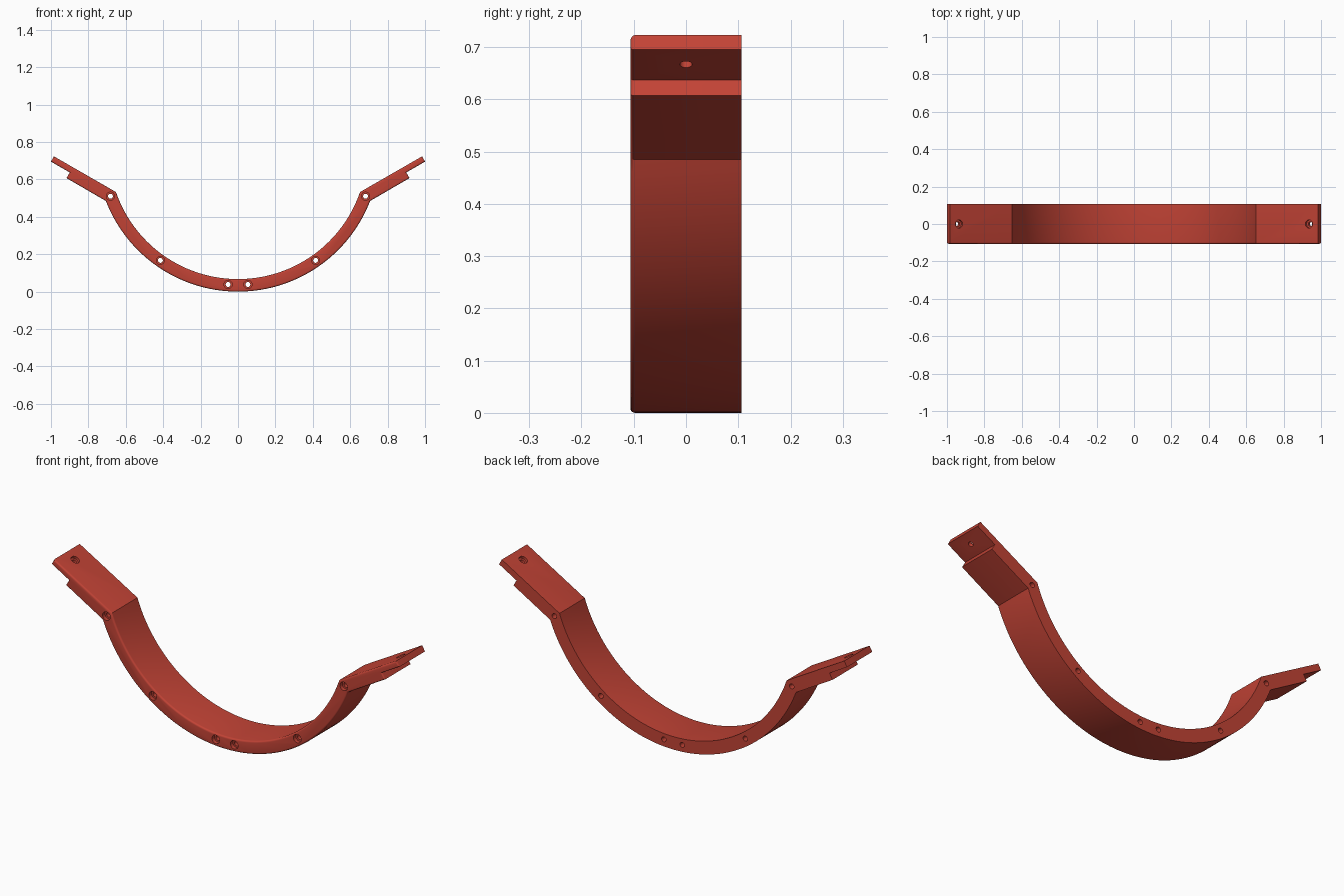
import bpy, bmesh, math
from mathutils import Vector, Matrix

if "Cube" in bpy.data.objects:
    bpy.data.objects.remove(bpy.data.objects["Cube"])

HALF_W = 0.1065            # half width along y
CZ, R_OUT, R_IN = 0.757, 0.757, 0.69

red = bpy.data.materials.new("brick red")
red.diffuse_color = (0.54, 0.056, 0.036, 1)
red.use_nodes = True
red.node_tree.nodes["Principled BSDF"].inputs["Base Color"].default_value = red.diffuse_color


def arc(radius, a0, a1, n):
    """Points along an arc, angle measured from straight down."""
    return [(radius * math.sin(a), CZ - radius * math.cos(a))
            for a in (math.radians(a0 + (a1 - a0) * i / n) for i in range(n + 1))]


def drill(name, pos, axis, length, r_hole, r_sink, sink):
    """Stepped cutter: wide recess at pos, narrow hole going along axis."""
    bm = bmesh.new()
    n = 24
    rings = []
    for r, h in ((r_sink, -0.03), (r_sink, sink), (r_hole, sink), (r_hole, length)):
        rings.append([bm.verts.new((r * math.cos(2 * math.pi * i / n),
                                    r * math.sin(2 * math.pi * i / n), h)) for i in range(n)])
    for a, b in zip(rings, rings[1:]):
        for i in range(n):
            j = (i + 1) % n
            bm.faces.new((a[i], a[j], b[j], b[i]))
    bm.faces.new(rings[0][::-1])
    bm.faces.new(rings[-1])
    rot = Vector((0, 0, 1)).rotation_difference(Vector(axis)).to_matrix().to_4x4()
    bm.transform(Matrix.Translation(pos) @ rot)
    bmesh.ops.recalc_face_normals(bm, faces=bm.faces[:])
    me = bpy.data.meshes.new(name)
    bm.to_mesh(me)
    bm.free()
    me.materials.append(red)
    ob = bpy.data.objects.new(name, me)
    bpy.context.collection.objects.link(ob)
    ob.hide_render = True
    return ob


# Bracket outline: curved strap plus a stepped arm on each side
right_arm = [(0.917, 0.607), (0.8995, 0.637), (1.0, 0.695), (0.984, 0.723)]
left_arm = [(-x, z) for x, z in reversed(right_arm)]
outline = arc(R_OUT, -68.9, 68.9, 72) + right_arm + arc(R_IN, 71, -71, 72) + left_arm

bm = bmesh.new()
front = bm.faces.new([bm.verts.new((x, -HALF_W, z)) for x, z in outline])
ext = bmesh.ops.extrude_face_region(bm, geom=[front])
moved = [g for g in ext["geom"] if isinstance(g, bmesh.types.BMVert)]
bmesh.ops.translate(bm, verts=moved, vec=(0, 2 * HALF_W, 0))
bmesh.ops.recalc_face_normals(bm, faces=bm.faces[:])
# Rounded rim around the front face only
rim = [e for e in bm.edges if all(v.co.y < 0 for v in e.verts)]
bmesh.ops.bevel(bm, geom=rim, offset=0.009, segments=4, profile=0.5, affect='EDGES')
mesh = bpy.data.meshes.new("strap_bracket")
bm.to_mesh(mesh)
bm.free()
mesh.materials.append(red)
bracket = bpy.data.objects.new("strap_bracket", mesh)
bpy.context.collection.objects.link(bracket)

# Recessed holes through the strap (front to back) and through the arm tips
cutters = []
for s in (-1, 1):
    for x, z in ((0.053, 0.038), (0.415, 0.167), (0.682, 0.51)):
        cutters.append(drill("strap_hole_cutter", (s * x, -HALF_W, z), (0, 1, 0),
                             0.3, 0.013, 0.022, 0.02))
    cutters.append(drill("arm_hole_cutter", (s * 0.935, 0, 0.695),
                         (s * 0.5, 0, -0.866), 0.08, 0.012, 0.022, 0.014))

bpy.context.view_layer.objects.active = bracket
bracket.select_set(True)
for c in cutters:
    mod = bracket.modifiers.new("hole", 'BOOLEAN')
    mod.operation = 'DIFFERENCE'
    mod.solver = 'EXACT'
    mod.object = c
    bpy.ops.object.modifier_apply(modifier=mod.name)
for c in cutters:
    bpy.data.objects.remove(c)

bpy.ops.object.shade_smooth_by_angle(angle=math.radians(28))
